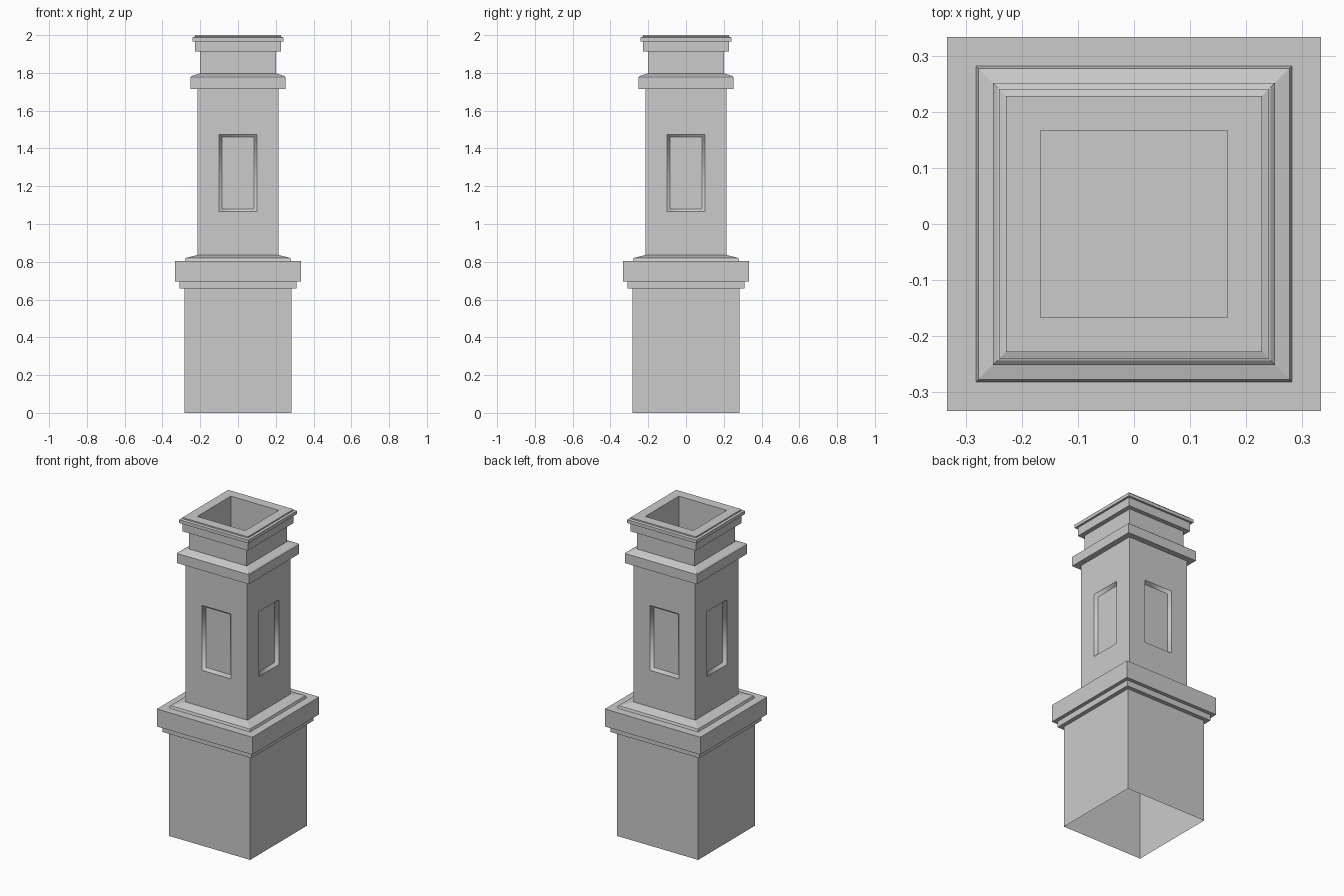
import bpy, bmesh
from mathutils import Vector

old = bpy.data.objects.get("Cube")
if old:
    bpy.data.objects.remove(old, do_unlink=True)

stone = bpy.data.materials.new("grey stone")
stone.use_nodes = True
GREY = (0.6, 0.6, 0.6, 1)
stone.diffuse_color = GREY
stone.node_tree.nodes["Principled BSDF"].inputs["Base Color"].default_value = GREY


def square_loft(profile, close_end=False):
    """Sweep (half width, height) points around a square."""
    bm = bmesh.new()
    rings = [[bm.verts.new((sx * r, sy * r, z))
              for sx, sy in ((-1, -1), (1, -1), (1, 1), (-1, 1))]
             for r, z in profile]
    for low, high in zip(rings, rings[1:]):
        for i in range(4):
            j = (i + 1) % 4
            bm.faces.new((low[i], low[j], high[j], high[i]))
    if close_end:
        bm.faces.new(rings[-1])
    return bm


def finish(name, bm):
    mesh = bpy.data.meshes.new(name)
    bm.to_mesh(mesh)
    bm.free()
    mesh.materials.append(stone)
    obj = bpy.data.objects.new(name, mesh)
    bpy.context.collection.objects.link(obj)
    return obj


# Hollow pedestal, open underneath, with a stepped ledge
finish("pedestal", square_loft([(0.284, 0), (0.284, 0.658)]))
finish("pedestal_ledge", square_loft([
    (0.284, 0.658), (0.31, 0.658), (0.31, 0.695), (0.333, 0.695),
    (0.333, 0.805), (0.282, 0.805)]))
finish("shaft_foot", square_loft([(0.282, 0.805), (0.277, 0.82), (0.215, 0.836)]))

# Shaft with a recessed panel on each side
SHAFT, PANEL_W, PANEL_LOW, PANEL_HIGH = 0.215, 0.1, 1.066, 1.475
bm = square_loft([(SHAFT, 0.836), (SHAFT, 1.716)])
cuts = [((0, 0, z), (0, 0, 1)) for z in (PANEL_LOW, PANEL_HIGH)]
for s in (-PANEL_W, PANEL_W):
    cuts += [((s, 0, 0), (1, 0, 0)), ((0, s, 0), (0, 1, 0))]
for point, normal in cuts:
    bmesh.ops.bisect_plane(bm, geom=bm.verts[:] + bm.edges[:] + bm.faces[:],
                           plane_co=Vector(point), plane_no=Vector(normal))
bm.normal_update()
panels = []
for f in bm.faces:
    c = f.calc_center_median()
    if min(abs(c.x), abs(c.y)) < 0.01 and PANEL_LOW < c.z < PANEL_HIGH:
        panels.append(f)
rims = {e for f in panels for e in f.edges}
for e in rims:
    e.smooth = False
walls = bmesh.ops.inset_individual(bm, faces=panels, thickness=0.02, depth=-0.02)
for f in panels + walls["faces"]:
    f.smooth = True
finish("shaft", bm)

# Collar with a sloping top
finish("collar", square_loft([
    (SHAFT, 1.716), (0.251, 1.716), (0.251, 1.777), (0.243, 1.784), (0.2, 1.798)]))

# Neck, stepped rim and flue opening
finish("neck", square_loft([(0.2, 1.798), (0.2, 1.913)]))
finish("rim", square_loft([
    (0.2, 1.913), (0.228, 1.913), (0.228, 1.967), (0.241, 1.967),
    (0.241, 1.988), (0.228, 1.992), (0.228, 2.0), (0.167, 2.0)]))
finish("flue", square_loft([(0.167, 2.0), (0.167, 1.7)], close_end=True))
